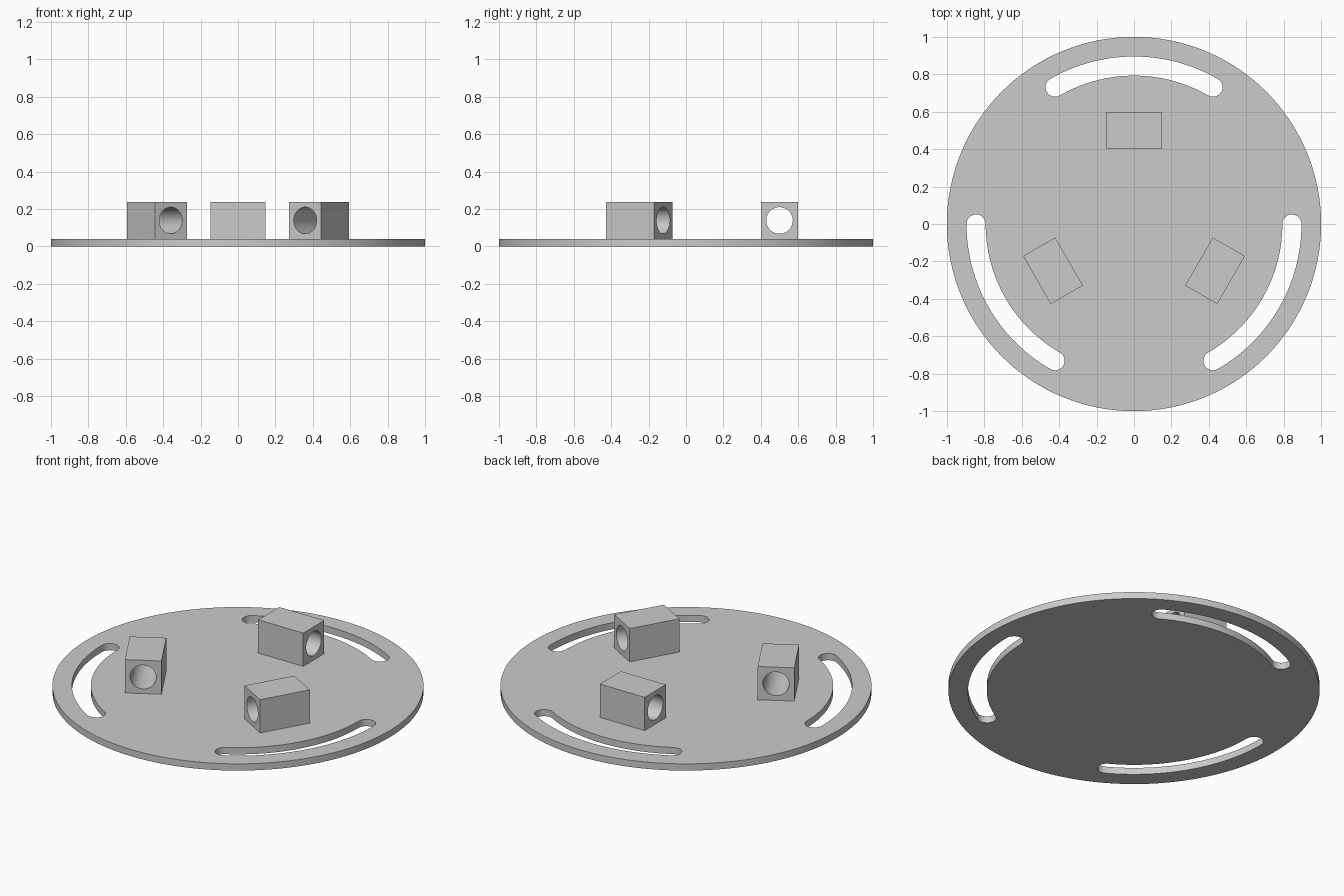
import bpy, bmesh
from math import cos, sin, radians, pi
from mathutils import Matrix, Vector

if "Cube" in bpy.data.objects:
    bpy.data.objects.remove(bpy.data.objects["Cube"])


def arc(cx, cy, r, a0, a1, n):
    """n + 1 points along an arc, angles in radians."""
    return [(cx + r * cos(a0 + (a1 - a0) * i / n),
             cy + r * sin(a0 + (a1 - a0) * i / n)) for i in range(n + 1)]


def extruded(name, outlines, depth, matrix):
    """Extrude a filled outline with holes, centred on its plane."""
    cu = bpy.data.curves.new(name, 'CURVE')
    cu.dimensions, cu.fill_mode, cu.extrude = '2D', 'BOTH', depth / 2
    for pts in outlines:
        sp = cu.splines.new('POLY')
        sp.points.add(len(pts) - 1)
        for p, (x, y) in zip(sp.points, pts):
            p.co = (x, y, 0, 1)
        sp.use_cyclic_u = True
    ob = bpy.data.objects.new(name, cu)
    bpy.context.collection.objects.link(ob)
    bpy.ops.object.select_all(action='DESELECT')
    bpy.context.view_layer.objects.active = ob
    ob.select_set(True)
    bpy.ops.object.convert(target='MESH')
    ob = bpy.context.object
    ob.name = name
    bm = bmesh.new()
    bm.from_mesh(ob.data)
    bmesh.ops.remove_doubles(bm, verts=bm.verts, dist=1e-5)
    bmesh.ops.recalc_face_normals(bm, faces=bm.faces)
    bm.to_mesh(ob.data)
    bm.free()
    bpy.ops.object.shade_smooth_by_angle(angle=radians(30))
    ob.matrix_world = matrix
    return ob


def slot(a, r=0.844, w=0.051, half=pi / 6):
    """Curved slot with round ends, centred on angle a."""
    lo, hi = a - half, a + half
    return (arc(0, 0, r + w, lo, hi, 32)
            + arc(r * cos(hi), r * sin(hi), w, hi, hi + pi, 16)[1:-1]
            + arc(0, 0, r - w, hi, lo, 32)
            + arc(r * cos(lo), r * sin(lo), w, lo + pi, lo + 2 * pi, 16)[1:-1])


angles = [radians(d) for d in (90, 210, 330)]
T = 0.04  # plate thickness

# Round base plate with three curved slots
rim = arc(0, 0, 1, 0, 2 * pi, 128)[:-1]
extruded("base_plate", [rim] + [slot(a) for a in angles], T,
         Matrix.Translation((0, 0, T / 2)))

# Three blocks, each bored through along the tangent
s = 0.099
square = [(-s, -s), (s, -s), (s, s), (-s, s)]
bore = arc(0, 0, 0.071, 0, 2 * pi, 48)[:-1]
for i, a in enumerate(angles):
    radial, up = Vector((cos(a), sin(a), 0)), Vector((0, 0, 1))
    m = Matrix((radial, up, radial.cross(up))).transposed().to_4x4()
    m.translation = radial * 0.5 + up * (T + s)
    extruded(f"bored_block_{i + 1}", [square, bore], 0.296, m)
